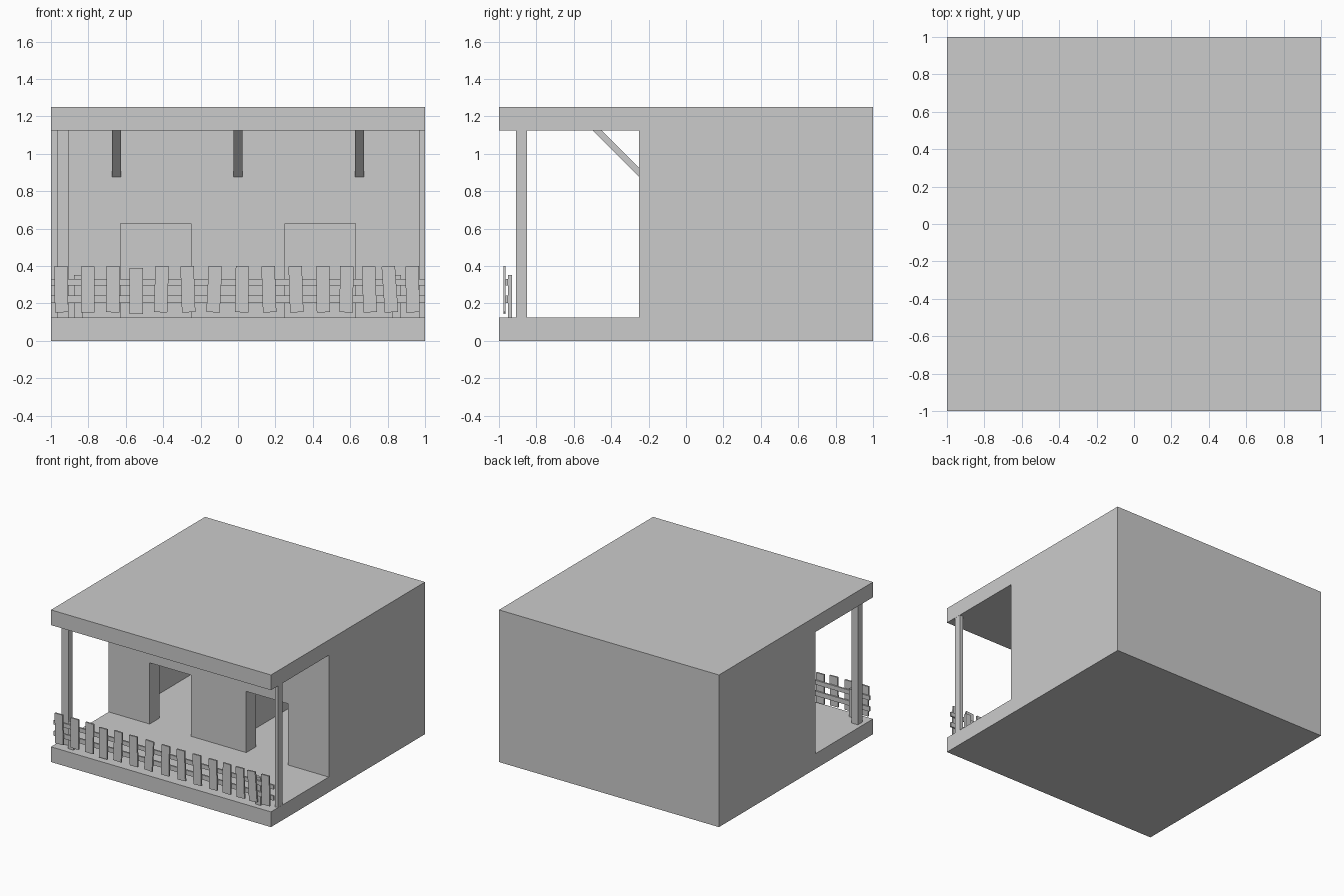
import bpy, bmesh, math

if "Cube" in bpy.data.objects:
    bpy.data.objects.remove(bpy.data.objects["Cube"])

def prism(name, pts, axis, a, b):
    """Extrude a 2D outline along 'x' (outline is y,z) or 'y' (outline is x,z)."""
    def place(p, t):
        return (t, p[0], p[1]) if axis == 'x' else (p[0], t, p[1])
    bm = bmesh.new()
    face = bm.faces.new([bm.verts.new(place(p, a)) for p in pts])
    ext = bmesh.ops.extrude_face_region(bm, geom=[face])
    for v in ext['geom']:
        if isinstance(v, bmesh.types.BMVert):
            v.co['xyz'.index(axis)] = b
    bmesh.ops.recalc_face_normals(bm, faces=bm.faces)
    me = bpy.data.meshes.new(name)
    bm.to_mesh(me)
    bm.free()
    ob = bpy.data.objects.new(name, me)
    bpy.context.collection.objects.link(ob)
    return ob

def box(name, x0, x1, y0, y1, z0, z1):
    return prism(name, [(x0, z0), (x1, z0), (x1, z1), (x0, z1)], 'y', y0, y1)

def cut(target, cutter):
    mod = target.modifiers.new('cut', 'BOOLEAN')
    mod.operation = 'DIFFERENCE'
    mod.solver = 'EXACT'
    mod.object = cutter
    bpy.context.view_layer.objects.active = target
    bpy.ops.object.modifier_apply(modifier=mod.name)
    bpy.data.objects.remove(cutter, do_unlink=True)

# House: side outline leaves floor, porch roof and rear block in one piece
house = prism('house_shell', [(-1, 0), (1, 0), (1, 1.25), (-1, 1.25), (-1, 1.125),
                              (-.25, 1.125), (-.25, .125), (-1, .125)], 'x', -1, 1)

# Two rooms, each with a doorway onto the porch
for s in (-1, 1):
    xs = sorted((s * .0625, s * .875))
    cut(house, box('room_cutter', *xs, -.125, .875, .125, 1.125))
    xs = sorted((s * .25, s * .628))
    cut(house, box('door_cutter', *xs, -.4, 0, .125, .628))

# Porch posts
box('porch_post_left', -.967, -.907, -.908, -.85, .125, 1.125)
box('porch_post_right', .97, .999, -.908, -.85, .125, 1.125)

# Diagonal roof braces
for i, x in enumerate((-.65, 0, .65)):
    prism(f'roof_brace_{i}', [(-.5, 1.125), (-.45, 1.125), (-.25, .925), (-.25, .877)],
          'x', x - .024, x + .024)

# Fence posts and rails
for side, x in (('left', -.853), ('right', .848)):
    box(f'fence_post_{side}', x - .024, x + .024, -.952, -.93, .125, .353)
for name, z0, z1 in (('lower', .203, .242), ('upper', .295, .33)):
    box(f'fence_rail_{name}', -1, 1, -.965, -.952, z0, z1)

# Crooked pickets: centre and sideways lean in degrees
pickets = [(-.945, 1), (-.803, 0), (-.668, -1), (-.543, 0), (-.41, -2),
           (-.268, 2), (-.127, -3), (.022, -1), (.165, 2), (.31, 2),
           (.455, 1), (.58, -1), (.702, 2), (.812, 4), (.933, 1)]
for i, (x, lean) in enumerate(pickets):
    ob = box(f'fence_picket_{i}', -.036, .036, -.977, -.964, -.123, .123)
    ob.location = (x, 0, .276 if i != 3 else .266)
    ob.rotation_euler.y = math.radians(-lean)
